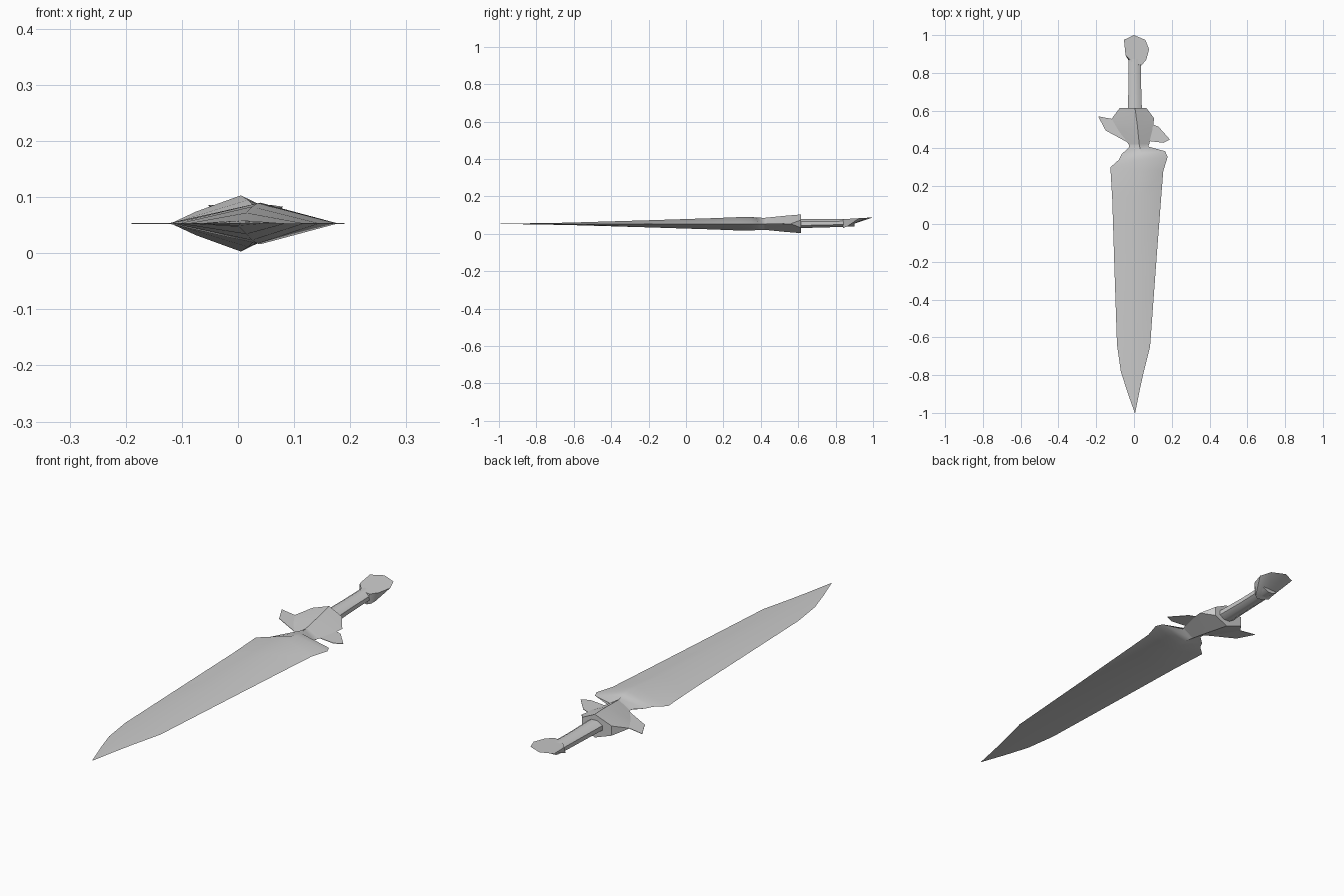
import bpy, bmesh, math

cube = bpy.data.objects.get("Cube")
if cube:
    bpy.data.objects.remove(cube, do_unlink=True)

MID = 0.053  # height of the sword's flat centre plane

steel = bpy.data.materials.new("grey_steel")
steel.use_nodes = True
GREY = (0.6, 0.6, 0.6, 1)
steel.diffuse_color = GREY
steel.node_tree.nodes["Principled BSDF"].inputs["Base Color"].default_value = GREY


def finish(name, bm, angle=38):
    bmesh.ops.remove_doubles(bm, verts=bm.verts, dist=1e-5)
    bmesh.ops.recalc_face_normals(bm, faces=bm.faces)
    mesh = bpy.data.meshes.new(name)
    bm.to_mesh(mesh)
    bm.free()
    mesh.materials.append(steel)
    obj = bpy.data.objects.new(name, mesh)
    bpy.context.collection.objects.link(obj)
    bpy.ops.object.select_all(action='DESELECT')
    obj.select_set(True)
    bpy.context.view_layer.objects.active = obj
    bpy.ops.object.shade_smooth_by_angle(angle=math.radians(angle))
    return obj


def loft(name, rings, angle=38):
    """Skin a row of equal rings and close both ends."""
    bm = bmesh.new()
    loops = [[bm.verts.new(p) for p in ring] for ring in rings]
    n = len(loops[0])
    for a, b in zip(loops, loops[1:]):
        for i in range(n):
            j = (i + 1) % n
            bm.faces.new((a[i], a[j], b[j], b[i]))
    bm.faces.new(loops[0])
    bm.faces.new(loops[-1])
    return finish(name, bm, angle)


def diamond(left, ridge, right):
    """Ring from left edge, ridge (x, y, half thickness) and right edge."""
    x, y, h = ridge
    return [(*left, MID), (x, y, MID + h), (*right, MID), (x, y, MID - h)]


# Blade: uneven outline with a central ridge
blade = [
    ((0.004, -1.0), (0.005, -1.0, 0.0002), (0.006, -1.0)),
    ((-0.035, -0.89), (0.003, -0.89, 0.002), (0.028, -0.89)),
    ((-0.07, -0.78), (0.0, -0.78, 0.004), (0.05, -0.79)),
    ((-0.09, -0.64), (0.002, -0.64, 0.006), (0.085, -0.65)),
    ((-0.105, -0.19), (0.015, -0.2, 0.019), (0.118, -0.2)),
    ((-0.115, 0.13), (0.025, 0.14, 0.03), (0.145, 0.155)),
    ((-0.125, 0.30), (0.035, 0.29, 0.036), (0.155, 0.28)),
    ((-0.08, 0.34), (0.04, 0.34, 0.037), (0.178, 0.355)),
    ((-0.065, 0.37), (0.037, 0.375, 0.034), (0.165, 0.385)),
    ((-0.027, 0.405), (0.03, 0.41, 0.032), (0.075, 0.41)),
    ((-0.027, 0.43), (0.028, 0.43, 0.032), (0.082, 0.43)),
]
loft("blade", [diamond(*s) for s in blade])

# Guard: flares from the neck into a wide diamond with a rounded back rim
edge_l = [(-0.027, 0.42), (-0.08, 0.487), (-0.12, 0.555)]
edge_r = [(0.080, 0.42), (0.10, 0.50), (0.106, 0.56)]
ridge = [(0.028, 0.42, 0.032), (0.018, 0.52, 0.042), (0.005, 0.615, 0.05)]
rim_l, rim_r = (-0.075, 0.615, 0.021), (0.065, 0.615, 0.021)
bm = bmesh.new()
for s in (1, -1):
    L, R = ([bm.verts.new((x, y, MID)) for x, y in e] for e in (edge_l, edge_r))
    C = [bm.verts.new((x, y, MID + s * h)) for x, y, h in ridge]
    for i in range(2):
        bm.faces.new((L[i], L[i + 1], C[i + 1], C[i]) if i == 0 else (L[1], L[2], C[1]))
        bm.faces.new((R[i], R[i + 1], C[i + 1], C[i]) if i == 0 else (R[1], R[2], C[1]))
    for E, rim in ((L, rim_l), (R, rim_r)):
        top = bm.verts.new((rim[0], rim[1], MID + s * rim[2]))
        low = bm.verts.new((rim[0], rim[1], MID))
        mid = bm.verts.new((ridge[2][0], ridge[2][1], MID))
        bm.faces.new((E[2], top, C[1]))
        bm.faces.new((top, C[2], C[1]))
        bm.faces.new((E[2], low, top))
        bm.faces.new((low, mid, C[2], top))
    bm.faces.new((L[0], C[0], R[0]))
finish("guard", bm)

# Thin wings on both sides of the guard
wings = {
    "right_wing": [(-0.19, 0.57), (-0.10, 0.553), (-0.03, 0.50), (-0.03, 0.43), (-0.15, 0.495)],
    "left_wing": [(0.08, 0.535), (0.13, 0.515), (0.19, 0.447), (0.155, 0.43), (0.07, 0.44)],
}
for name, pts in wings.items():
    loft(name, [[(x, y, MID + dz) for x, y in pts] for dz in (-0.001, 0.001)])

# Handle: slim eight-sided grip
def grip_ring(y, cx, cz, rx, rz, n=8):
    return [(cx + rx * math.cos(2 * math.pi * (i + 0.5) / n), y,
             cz + rz * math.sin(2 * math.pi * (i + 0.5) / n)) for i in range(n)]

loft("handle", [grip_ring(0.60, 0.005, 0.054, 0.04, 0.026),
                grip_ring(0.75, 0.004, 0.056, 0.036, 0.024),
                grip_ring(0.90, 0.004, 0.060, 0.036, 0.022)], 50)

# Pommel: rounded fan, its underside sloping down towards the handle
outline = [(0.0, 1.0), (0.06, 0.975), (0.08, 0.925), (0.065, 0.87), (0.04, 0.84),
           (-0.005, 0.85), (-0.045, 0.895), (-0.053, 0.975)]
top = [(x, y, 0.078 + (y - 0.84) * 0.058) for x, y in outline]
low = [(0.006 + (x - 0.006) * 0.6, 0.84 + (y - 0.84) * 0.3, 0.03 + (y - 0.84) * 0.13)
       for x, y in outline]
loft("pommel", [low, top])
